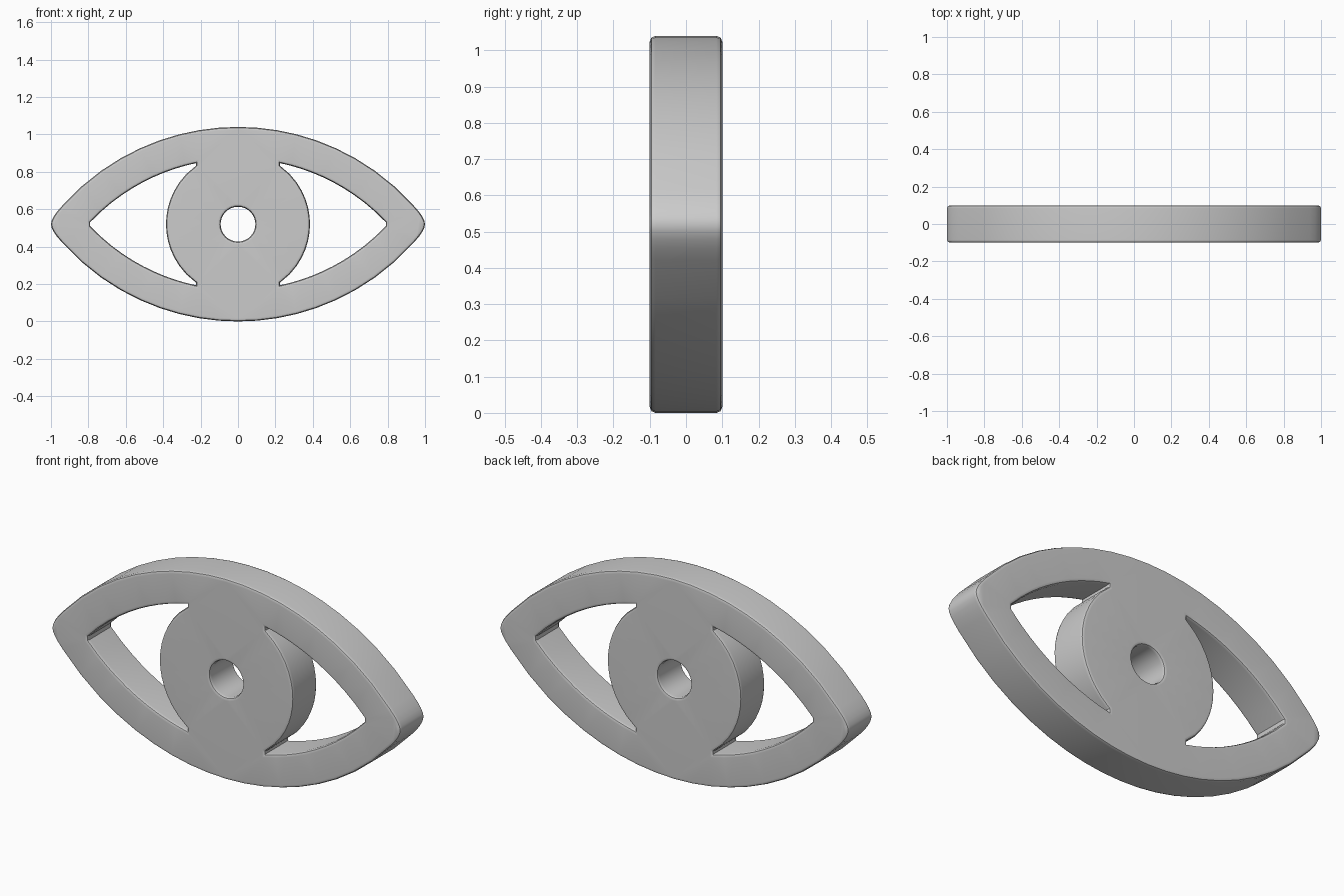
import bpy, bmesh
from math import sin, cos, tau, sqrt

cube = bpy.data.objects.get("Cube")
if cube:
    bpy.data.objects.remove(cube)

MID = 0.52          # height of the eye's axis
DEPTH = 0.1         # half thickness
ARC_DROP = 0.739    # lid arc centres lie this far from the axis
OUTER_R, INNER_R, IRIS_R, PUPIL_R = 1.259, 1.089, 0.385, 0.093


def lid(radius, x):
    """Height of a lid arc above the axis."""
    return sqrt(radius ** 2 - x ** 2) - ARC_DROP


def spread(a, b, n):
    return [a + (b - a) * i / (n - 1) for i in range(n)]


def mirror_z(half):
    """Close an upper half path with its reflection below the axis."""
    return half + [(x, -z) for x, z in reversed(half) if abs(z) > 1e-4]


# Outer outline: upper lid arc with softly rounded tips
right_tip = [(0.968, 0.066), (0.985, 0.042), (0.996, 0.02), (1.0, 0.0)]
arc = [(x, lid(OUTER_R, x)) for x in spread(-0.94, 0.94, 19)]
outline = mirror_z([(-x, z) for x, z in reversed(right_tip)] + arc + right_tip)

# One opening: lid arc to its tip, then back along the round iris
lid_edge = [(x, lid(INNER_R, x)) for x in spread(0.225, 0.79, 11)]
iris_top = sqrt(IRIS_R ** 2 - 0.225 ** 2)
iris_edge = [(sqrt(IRIS_R ** 2 - z * z), z) for z in spread(-iris_top, iris_top, 15)]
opening = mirror_z(lid_edge) + iris_edge
other_opening = [(-x, z) for x, z in opening]
pupil = [(PUPIL_R * cos(tau * i / 32), PUPIL_R * sin(tau * i / 32)) for i in range(32)]

# Plate with holes: walls around every loop and two filled caps
bm = bmesh.new()
caps = {-DEPTH: [], DEPTH: []}
for path in (outline, opening, other_opening, pupil):
    rings = {y: [bm.verts.new((x, y, MID + z)) for x, z in path] for y in caps}
    front, back = rings[-DEPTH], rings[DEPTH]
    for i in range(len(path)):
        j = (i + 1) % len(path)
        bm.faces.new((front[i], front[j], back[j], back[i]))
        for y, ring in rings.items():
            caps[y].append(bm.edges.get((ring[i], ring[j])))
rims = caps[-DEPTH] + caps[DEPTH]
for edges in caps.values():
    bmesh.ops.triangle_fill(bm, edges=edges, use_beauty=True, normal=(0, 1, 0))
bmesh.ops.recalc_face_normals(bm, faces=bm.faces)

# Soft rim on all outlines
bmesh.ops.bevel(bm, geom=rims, offset=0.016, offset_type='OFFSET', segments=2,
                profile=0.5, affect='EDGES', clamp_overlap=False)
bmesh.ops.recalc_face_normals(bm, faces=bm.faces)
mesh = bpy.data.meshes.new("eye_plate")
bm.to_mesh(mesh)
bm.free()

plate = bpy.data.objects.new("eye_plate", mesh)
bpy.context.collection.objects.link(plate)

grey = bpy.data.materials.new("plain_grey")
grey.use_nodes = True
colour = (0.6, 0.6, 0.6, 1)
grey.diffuse_color = colour
grey.node_tree.nodes["Principled BSDF"].inputs["Base Color"].default_value = colour
mesh.materials.append(grey)

bpy.ops.object.select_all(action='DESELECT')
plate.select_set(True)
bpy.context.view_layer.objects.active = plate
bpy.ops.object.shade_smooth_by_angle(angle=0.7)
weighted = plate.modifiers.new("flat_caps", 'WEIGHTED_NORMAL')
weighted.keep_sharp = True
